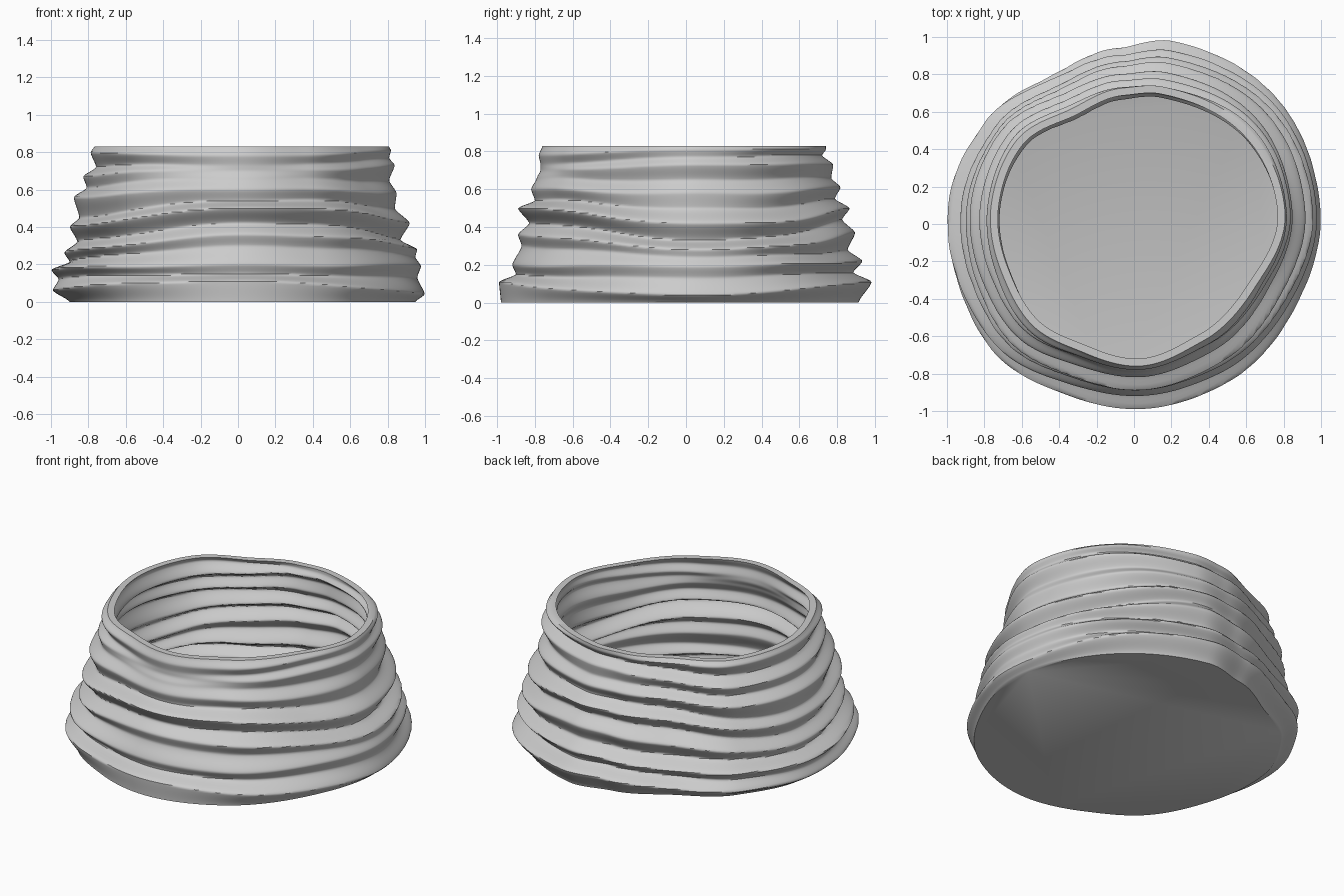
import bpy, bmesh
from math import sin, cos, pi, radians

old = bpy.data.objects.get("Cube")
if old:
    bpy.data.objects.remove(old, do_unlink=True)

HEIGHT, WALL, FLOOR = 0.83, 0.04, 0.04
AROUND, LEVELS = 192, 100

# Folded wall profiles (height, radius) in hundredths, at four directions in degrees;
# matching entries are the same crest or groove.
right = (5, [(0, 95), (4, 100), (13, 96), (19, 98), (24, 95), (28, 96), (33, 87), (42, 92),
             (50, 84), (58, 85), (65, 81), (73, 84), (77, 81), (81, 82), (83, 81)])
back = (78, [(0, 93), (11, 100), (16, 90), (22, 95), (28, 87), (37, 91), (44, 84), (50, 88),
             (55, 80), (61, 83), (66, 78), (73, 79), (78, 73), (81, 75), (83, 75)])
left = (172, [(0, 90), (6, 99), (12, 96), (17, 100), (21, 90), (26, 93), (32, 86), (40, 90),
              (45, 85), (56, 88), (61, 81), (67, 83), (72, 76), (80, 79), (83, 77)])
front = (272, [(0, 98), (11, 99), (15, 90), (20, 92), (30, 87), (36, 89), (42, 83), (50, 89),
               (54, 80), (60, 82), (66, 79), (70, 77), (73, 77), (78, 78), (83, 76)])
profiles = [right, back, left, front]

# Dents between those directions: angle, depth at the foot, depth at the rim
dents = [(5, 0, 0), (42, 1, 2), (78, 0, 0), (95, -6, -2), (118, -10, -5), (145, -4, 1),
         (172, 0, 0), (200, 0, -1), (225, 2, 1), (248, -1, -2), (272, 0, 0),
         (300, -1, -4), (332, -3, -6)]


def smooth(t):
    return t * t * (3 - 2 * t)


def span(items, deg):
    """Cyclic neighbours of an angle and the fraction between them."""
    for i, a in enumerate(items):
        b = items[(i + 1) % len(items)]
        width = (b[0] - a[0]) % 360
        if (deg - a[0]) % 360 < width:
            return a, b, ((deg - a[0]) % 360) / width


def wall_profile(deg):
    """Knots (z, r) of the folded wall at one angle."""
    a, b, u = span(profiles, deg)
    s, mid = smooth(u), sin(pi * u) ** 2
    c, d, v = span(dents, deg)
    v = smooth(v)
    foot, rim = c[1] + (d[1] - c[1]) * v, c[2] + (d[2] - c[2]) * v
    knots = []
    for i, (p, q) in enumerate(zip(a[1], b[1])):
        z = p[0] + (q[0] - p[0]) * s
        r = p[1] + (q[1] - p[1]) * s
        h = z / 83
        lift = 2.2 * mid * sin(radians(deg) * 2 + i * 0.5) * sin(pi * h)
        fold = (1 if i % 2 else -1) * 0.8 * mid
        knots.append(((z + lift) / 100, (r + fold + foot + (rim - foot) * h) / 100))
    return knots


def radius(knots, z):
    for (z0, r0), (z1, r1) in zip(knots, knots[1:]):
        if z <= z1:
            t = max(0, (z - z0) / (z1 - z0))
            t = 0.5 * (t + smooth(t))
            return r0 + (r1 - r0) * t
    return knots[-1][1]


# Wall: outer rings upward, inner rings back down, both ends capped
columns = [(radians(360 * i / AROUND), wall_profile(360 * i / AROUND)) for i in range(AROUND)]
bm = bmesh.new()


def ring(z, inset):
    verts = []
    for a, knots in columns:
        r = radius(knots, z) - inset
        verts.append(bm.verts.new((r * cos(a), r * sin(a), z)))
    return verts


rings = [ring(HEIGHT * k / LEVELS, 0) for k in range(LEVELS + 1)]
rings += [ring(HEIGHT - (HEIGHT - FLOOR) * k / LEVELS, WALL) for k in range(LEVELS + 1)]
for low, high in zip(rings, rings[1:]):
    for i in range(AROUND):
        j = (i + 1) % AROUND
        bm.faces.new((low[i], low[j], high[j], high[i]))
bm.faces.new(rings[0][::-1])
bm.faces.new(rings[-1])

mesh = bpy.data.meshes.new("folded_bowl")
bm.to_mesh(mesh)
bm.free()
bowl = bpy.data.objects.new("folded_bowl", mesh)
bpy.context.collection.objects.link(bowl)

# Plain grey clay
grey = bpy.data.materials.new("light_grey")
grey.use_nodes = True
colour = (0.6, 0.6, 0.6, 1)
grey.diffuse_color = colour
grey.node_tree.nodes["Principled BSDF"].inputs["Base Color"].default_value = colour
mesh.materials.append(grey)

bpy.ops.object.select_all(action="DESELECT")
bowl.select_set(True)
bpy.context.view_layer.objects.active = bowl
bpy.ops.object.shade_smooth_by_angle(angle=radians(50))
